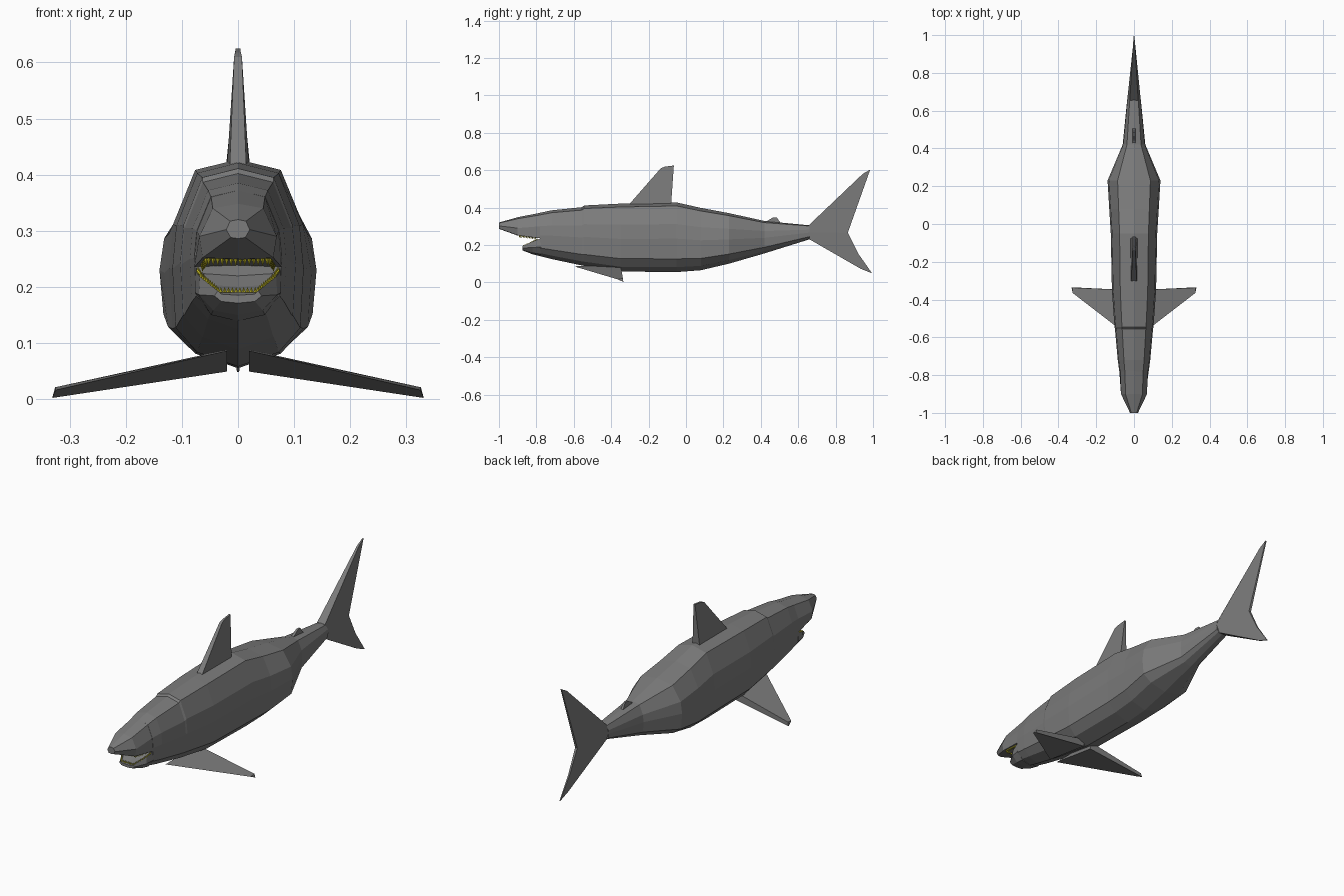
import bpy, bmesh, math
from mathutils import Vector

cube = bpy.data.objects.get("Cube")
if cube:
    bpy.data.objects.remove(cube, do_unlink=True)


def material(name, rgb):
    m = bpy.data.materials.new(name)
    m.use_nodes = True
    m.diffuse_color = (*rgb, 1)
    m.node_tree.nodes["Principled BSDF"].inputs["Base Color"].default_value = (*rgb, 1)
    return m


GREY = material("skin grey", (0.2, 0.2, 0.2))
YELLOW = material("tooth yellow", (0.62, 0.55, 0.02))


def finish(name, bm, mat):
    bmesh.ops.recalc_face_normals(bm, faces=bm.faces)
    me = bpy.data.meshes.new(name)
    bm.to_mesh(me)
    bm.free()
    me.materials.append(mat)
    ob = bpy.data.objects.new(name, me)
    bpy.context.collection.objects.link(ob)
    return ob


def loft(name, rings, mat=GREY):
    """Skin a list of closed rings and cap both ends."""
    bm = bmesh.new()
    vs = [[bm.verts.new(p) for p in ring] for ring in rings]
    n = len(vs[0])
    for a, b in zip(vs, vs[1:]):
        for i in range(n):
            j = (i + 1) % n
            bm.faces.new((a[i], a[j], b[j], b[i]))
    bm.faces.new(vs[0])
    bm.faces.new(vs[-1])
    return finish(name, bm, mat)


def mirrored_ring(y, half):
    """Half profile (x, z) from top centre to bottom centre -> full ring."""
    full = half + [(-x, z) for x, z in reversed(half[1:-1])]
    return [(x, y, z) for x, z in full]


def fin(name, outline):
    """Upright fin from (y, z, half thickness) points."""
    return loft(name, [[(s * t, y, z) for y, z, t in outline] for s in (-1, 1)])


# Body: stations of y, half width, top, bottom
SECTION = [(0, 1), (0.62, 0.95), (0.94, 0.69), (1, 0.48), (0.95, 0.19), (0.62, 0.07), (0, 0)]
STATIONS = [
    (-0.78, 0.078, 0.372, 0.140), (-0.72, 0.086, 0.385, 0.125),
    (-0.555, 0.101, 0.402, 0.090), (-0.545, 0.103, 0.411, 0.088),
    (-0.35, 0.117, 0.421, 0.058), (-0.05, 0.123, 0.427, 0.055),
    (0.08, 0.131, 0.398, 0.065), (0.23, 0.140, 0.370, 0.100),
    (0.42, 0.060, 0.328, 0.155), (0.66, 0.036, 0.305, 0.230)]
loft("body", [mirrored_ring(y, [(w * u, bot + (top - bot) * v) for u, v in SECTION])
              for y, w, top, bot in STATIONS])

# Snout overhanging the mouth
loft("snout", [
    mirrored_ring(-0.775, [(0, 0.373), (0.048, 0.361), (0.073, 0.300), (0.078, 0.235), (0, 0.238)]),
    mirrored_ring(-0.90, [(0, 0.348), (0.045, 0.340), (0.069, 0.290), (0.063, 0.252), (0, 0.250)]),
    mirrored_ring(-1.0, [(0, 0.320), (0.014, 0.317), (0.021, 0.302), (0.013, 0.288), (0, 0.286)])])

# Lower jaw
loft("lower_jaw", [
    mirrored_ring(-0.775, [(0, 0.222), (0.062, 0.226), (0.076, 0.236), (0.077, 0.190), (0.048, 0.150), (0, 0.139)]),
    mirrored_ring(-0.82, [(0, 0.200), (0.056, 0.204), (0.068, 0.218), (0.070, 0.186), (0.044, 0.158), (0, 0.150)]),
    mirrored_ring(-0.875, [(0, 0.185), (0.030, 0.187), (0.036, 0.193), (0.042, 0.184), (0.030, 0.174), (0, 0.171)])])


# Teeth along the jaw rims
def teeth(name, path, step, height):
    bm = bmesh.new()
    pts = [Vector(p) for p in path]
    for a, b in zip(pts, pts[1:]):
        count = max(1, round((b - a).length / step))
        for k in range(count):
            c = a.lerp(b, (k + 0.5) / count)
            r = step * 0.5
            base = [bm.verts.new(c + Vector((r * math.cos(t), r * math.sin(t), 0)))
                    for t in (0, math.pi / 2, math.pi, 1.5 * math.pi)]
            tip = bm.verts.new(c + Vector((0, 0, height)))
            bm.faces.new(base)
            for i in range(4):
                bm.faces.new((base[i], base[(i + 1) % 4], tip))
    return finish(name, bm, YELLOW)


teeth("upper_teeth", [(-0.064, -0.80, 0.241), (-0.056, -0.89, 0.251), (0.056, -0.89, 0.251),
                      (0.064, -0.80, 0.241)], 0.008, -0.014)
teeth("lower_teeth", [(-0.072, -0.79, 0.228), (-0.064, -0.82, 0.215), (-0.034, -0.87, 0.190),
                      (0.034, -0.87, 0.190), (0.064, -0.82, 0.215), (0.072, -0.79, 0.228)], 0.007, 0.010)

# Pectoral fins
for side, s in (("left", 1), ("right", -1)):
    loft(side + "_pectoral_fin", [
        [(s * 0.02, -0.60, 0.086), (s * 0.02, -0.35, 0.088), (s * 0.02, -0.35, 0.049)],
        [(s * 0.325, -0.365, 0.016), (s * 0.326, -0.337, 0.021), (s * 0.331, -0.335, 0.002)]])

# Dorsal fins
fin("dorsal_fin", [(-0.31, 0.41, 0.015), (-0.135, 0.610, 0.007), (-0.115, 0.618, 0.005),
                   (-0.065, 0.625, 0.004), (-0.08, 0.41, 0.020)])
fin("rear_dorsal_fin", [(0.42, 0.32, 0.008), (0.465, 0.347, 0.005), (0.485, 0.347, 0.004),
                        (0.515, 0.305, 0.008)])

# Tail lobes
fin("upper_tail_lobe", [(0.655, 0.304, 0.022), (0.945, 0.580, 0.005), (0.985, 0.603, 0.003),
                        (0.865, 0.265, 0.006), (0.655, 0.266, 0.036)])
fin("lower_tail_lobe", [(0.655, 0.266, 0.036), (0.865, 0.265, 0.006), (0.92, 0.155, 0.004),
                        (0.995, 0.048, 0.002), (0.935, 0.072, 0.004), (0.655, 0.233, 0.022)])
